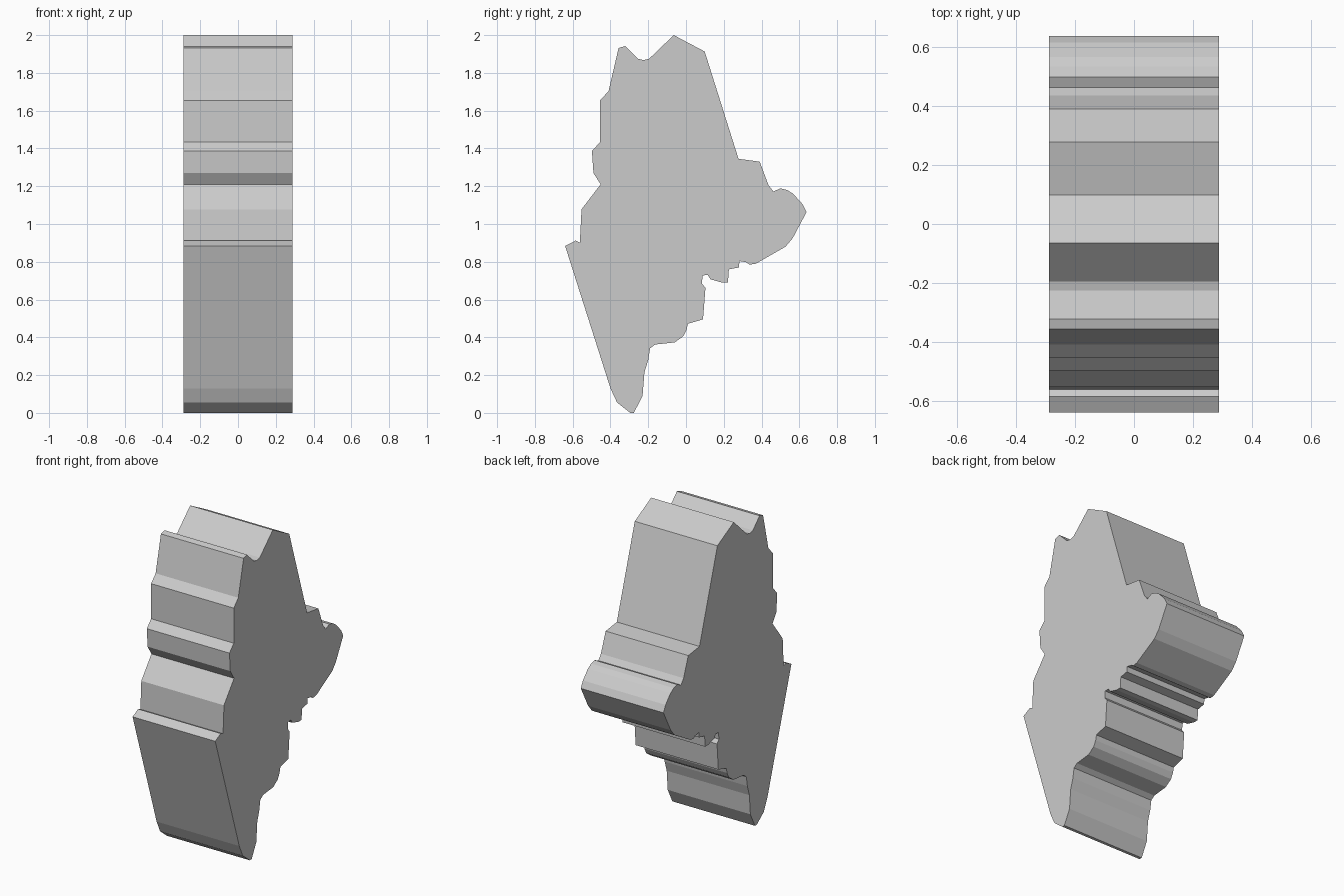
import bpy, bmesh

HALF_WIDTH = 0.289

# Side outline (y, z), clockwise from the peak
outline = [
    (-0.065, 2.0), (0.099, 1.913), (0.278, 1.345), (0.39, 1.33), (0.437, 1.205),
    (0.463, 1.172), (0.50, 1.189), (0.535, 1.18), (0.567, 1.16), (0.617, 1.105),
    (0.638, 1.063), (0.565, 0.925), (0.527, 0.88), (0.37, 0.79), (0.337, 0.785),
    (0.32, 0.797), (0.283, 0.804), (0.28, 0.77), (0.227, 0.76), (0.222, 0.69),
    (0.19, 0.69), (0.13, 0.707), (0.115, 0.73), (0.088, 0.728), (0.084, 0.685),
    (0.103, 0.662), (0.09, 0.495), (0.01, 0.472), (0.003, 0.44), (-0.015, 0.405),
    (-0.06, 0.373), (-0.163, 0.362), (-0.19, 0.342), (-0.2, 0.28), (-0.22, 0.215),
    (-0.23, 0.09), (-0.276, 0.0), (-0.295, 0.0), (-0.365, 0.055), (-0.4, 0.13),
    (-0.64, 0.884), (-0.585, 0.912), (-0.562, 0.902), (-0.553, 1.078), (-0.452, 1.21),
    (-0.49, 1.27), (-0.498, 1.387), (-0.455, 1.433), (-0.455, 1.655), (-0.41, 1.703),
    (-0.357, 1.932), (-0.322, 1.942), (-0.255, 1.875), (-0.225, 1.868), (-0.195, 1.875),
]

# Slab: outline face extruded across x
bm = bmesh.new()
face = bm.faces.new([bm.verts.new((-HALF_WIDTH, y, z)) for y, z in outline])
result = bmesh.ops.extrude_face_region(bm, geom=[face], use_keep_orig=True)
moved = [g for g in result["geom"] if isinstance(g, bmesh.types.BMVert)]
bmesh.ops.translate(bm, verts=moved, vec=(2 * HALF_WIDTH, 0, 0))
bmesh.ops.recalc_face_normals(bm, faces=bm.faces)

# Clean triangulation of the two concave end caps
caps = [f for f in bm.faces if len(f.verts) > 4]
bmesh.ops.triangulate(bm, faces=caps, ngon_method='BEAUTY')

mesh = bpy.data.meshes.new("outline_slab")
bm.to_mesh(mesh)
bm.free()
slab = bpy.data.objects.new("outline_slab", mesh)
bpy.context.collection.objects.link(slab)
